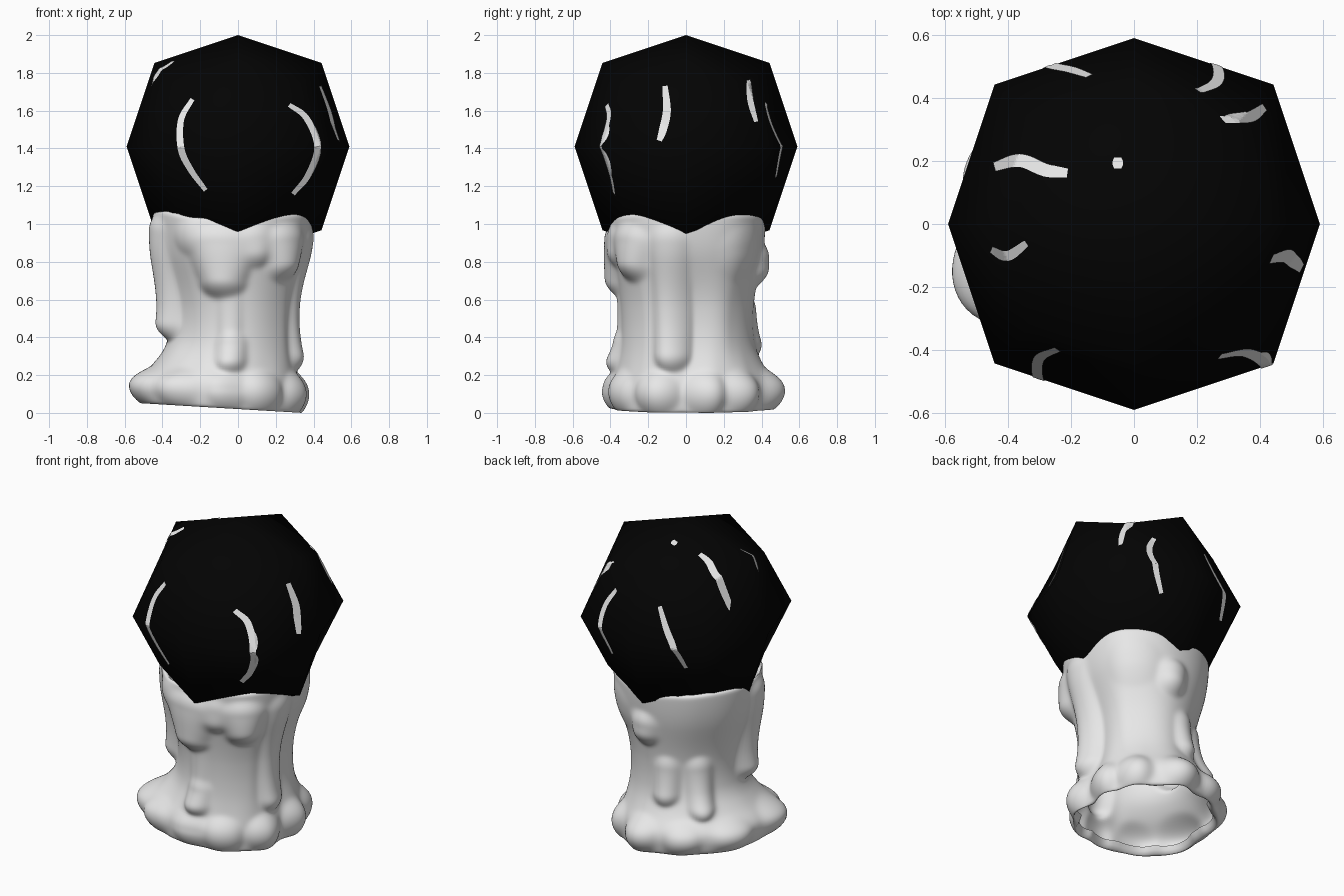
import bpy, bmesh, math
from mathutils import Vector
from mathutils.bvhtree import BVHTree

if "Cube" in bpy.data.objects:
    bpy.data.objects.remove(bpy.data.objects["Cube"])


def material(name, rgb):
    mat = bpy.data.materials.new(name)
    mat.use_nodes = True
    mat.diffuse_color = (*rgb, 1)
    bsdf = next(n for n in mat.node_tree.nodes if n.type == 'BSDF_PRINCIPLED')
    bsdf.inputs["Base Color"].default_value = (*rgb, 1)
    return mat


def make_object(name, bm, mat, smooth):
    mesh = bpy.data.meshes.new(name)
    bm.to_mesh(mesh)
    mesh.materials.append(mat)
    for poly in mesh.polygons:
        poly.use_smooth = smooth
    obj = bpy.data.objects.new(name, mesh)
    bpy.context.collection.objects.link(obj)
    return obj


wax = material("pale wax", (0.8, 0.8, 0.8))
black = material("black", (0.001, 0.001, 0.001))

# Rounded low-poly globe: a cube split once, with its edges and corners drawn in
globe = bmesh.new()
bmesh.ops.create_cube(globe, size=2)
bmesh.ops.subdivide_edges(globe, edges=globe.edges[:], cuts=1, use_grid_fill=True)
for v in globe.verts:
    pull = {1: 1, 2: 0.75, 3: 0.556}[sum(abs(c) > 0.5 for c in v.co)]
    v.co = v.co * pull * 0.59 + Vector((0, 0, 1.41))
bmesh.ops.recalc_face_normals(globe, faces=globe.faces[:])
make_object("globe", globe, black, True)
globe_tree = BVHTree.FromBMesh(globe)


# Light streaks: thin ribbons laid on the globe
def smooth_path(points, steps=14):
    pts = [Vector(p) for p in points]
    pts = [2 * pts[0] - pts[1]] + pts + [2 * pts[-1] - pts[-2]]
    path = []
    for a, b, c, d in zip(pts, pts[1:], pts[2:], pts[3:]):
        for i in range(steps):
            t = i / steps
            path.append(0.5 * (2 * b + (c - a) * t + (2 * a - 5 * b + 4 * c - d) * t * t
                               + (3 * b - a - 3 * c + d) * t ** 3))
    return path + [pts[-2]]


SIDES = {
    "front": (lambda u, v: Vector((u, -2, v)), Vector((0, 1, 0))),
    "back": (lambda u, v: Vector((u, 2, v)), Vector((0, -1, 0))),
    "left": (lambda u, v: Vector((2, u, v)), Vector((-1, 0, 0))),
    "top": (lambda u, v: Vector((u, v, 4)), Vector((0, 0, -1))),
}


def streak(name, side, points, width=0.036):
    place, aim = SIDES[side]
    path = smooth_path(points)
    bm = bmesh.new()
    rows = []
    for i, p in enumerate(path):
        along = (path[min(i + 1, len(path) - 1)] - path[max(i - 1, 0)]).normalized()
        across = Vector((-along.y, along.x))
        half = width / 2 * (0.65 + 0.35 * math.sin(math.pi * i / (len(path) - 1)))
        row = []
        for k in range(-3, 4):
            q = p + across * half * k / 3
            hit, normal, _, _ = globe_tree.ray_cast(place(q.x, q.y), aim)
            if hit:
                row.append(bm.verts.new(hit + normal * 0.004))
        if len(row) == 7:
            rows.append(row)
    for a, b in zip(rows, rows[1:]):
        for k in range(6):
            bm.faces.new((a[k], a[k + 1], b[k + 1], b[k]))
    bmesh.ops.recalc_face_normals(bm, faces=bm.faces[:])
    if sum(f.normal.dot(aim) for f in bm.faces) > 0:
        bmesh.ops.reverse_faces(bm, faces=bm.faces[:])
    make_object(name, bm, wax, False)


streak("front_streak_right", "front", [(-.24, 1.66), (-.3, 1.55), (-.3, 1.4), (-.25, 1.29), (-.17, 1.18)])
streak("front_streak_left", "front", [(.27, 1.63), (.36, 1.56), (.42, 1.41), (.37, 1.26), (.29, 1.16)])
streak("left_streak", "left", [(-.11, 1.73), (-.1, 1.6), (-.12, 1.5), (-.14, 1.44)], 0.044)
streak("left_rear_streak", "left", [(.33, 1.76), (.34, 1.65), (.37, 1.54)], 0.032)
streak("back_streak_right", "back", [(-.14, 1.64), (-.2, 1.52), (-.27, 1.4), (-.3, 1.27)])
streak("back_streak_left", "back", [(.2, 1.64), (.26, 1.53), (.26, 1.41), (.19, 1.25)])
streak("top_streak", "top", [(-.44, .18), (-.36, .2), (-.28, .17), (-.21, .16)], 0.044)
streak("right_streak", "top", [(-.45, -.08), (-.4, -.1), (-.34, -.06)], 0.032)
streak("top_dot", "top", [(-.05, .175), (-.05, .21)], 0.034)


# Melted wax body: radius around the axis, blended between foot, waist and rim
def ring(values, angle):
    """Smooth periodic interpolation of evenly spaced values."""
    n = len(values)
    f = angle / math.tau * n
    i, t = int(f) % n, f % 1
    t = t * t * (3 - 2 * t)
    return values[i] * (1 - t) + values[(i + 1) % n] * t


FOOT = [.32, .37, .42, .47, .48, .52, .54, .56, .47, .39, .37, .35]
WAIST = [.255, .32, .35, .34, .355, .34, .34, .325]
RIM = [.395, .43, .425, .44, .455, .45, .405, .42]
RIM_HEIGHT = [1.02, 1.05, 1.05, 1.02, 1.04, 1.05, 1.05, 1.065, 1.03, 1.02, 1.045, 1.055]

# Height, share of foot, share of rim (the rest is waist)
PROFILE = [(0, .86, 0), (.03, .95, 0), (.1, 1, 0), (.17, .94, 0), (.25, .5, 0), (.36, .12, 0),
           (.5, 0, .02), (.65, 0, .2), (.8, 0, .65), (.92, 0, .95), (1.1, 0, 1)]

# Drips and bulges: angle in degrees, lower z, upper z, half width, depth, widening towards the top
DRIPS = [
    (-14, .22, 1.0, .1, .08, .1), (-50, .7, 1.0, .09, .08, .9), (-103, .61, 1.0, .095, .09, 1.6),
    (-76, .77, 1.0, .08, .05, .6), (-124, .83, 1.03, .1, .04, .5),
    (-96, .2, .46, .085, .085, 0), (-97, .35, .8, .07, .03, 0),
    (195, .39, 1.05, .095, .105, .3), (86, .67, .9, .09, .075, .2),
    (138, .22, .62, .085, .08, 0), (106, .3, .62, .085, .065, 0), (50, .7, 1.0, .13, .02, .5),
    # Puddled lobes round the foot
    (-70, -.01, .23, .13, .075, 0), (-28, -.01, .23, .13, .085, 0), (18, -.01, .23, .12, .075, 0),
    (50, -.01, .23, .12, .075, 0), (88, -.01, .24, .13, .095, 0), (122, -.01, .23, .12, .075, 0),
    (158, -.01, .23, .14, .075, 0), (199, -.01, .25, .16, .09, 0), (229, -.01, .23, .12, .07, 0),
    (262, -.01, .23, .11, .065, 0),
]


def shares(z):
    for (z0, f0, m0), (z1, f1, m1) in zip(PROFILE, PROFILE[1:]):
        if z <= z1:
            break
    t = min(max((z - z0) / (z1 - z0), 0), 1)
    return Vector((f0 + (f1 - f0) * t, m0 + (m1 - m0) * t))


def radius(angle, z):
    # Averaging over a short height rounds off the profile
    reach = .015 + .1 * z
    foot, rim = sum((shares(z + reach * k / 3) for k in range(-3, 4)), Vector((0, 0))) / 7
    r = ring(FOOT, angle) * foot + ring(RIM, angle) * rim + ring(WAIST, angle) * (1 - foot - rim)
    total = 0
    for deg, low, high, width, depth, widen in DRIPS:
        turn = (angle - math.radians(deg) + math.pi) % math.tau - math.pi
        end = min(width, (high - low) / 2)
        nearest = min(max(z, low + end), high - end)
        climb = (nearest - low) / (high - low)
        q = (turn * r / (width * (1 + widen * climb))) ** 2 + ((z - nearest) / end) ** 2
        if q < 1:
            total += (depth * (1 - .75 * climb) * (1 - q)) ** 3
    return r + total ** (1 / 3)


SEGMENTS, ROWS = 160, 84
body = bmesh.new()


def wax_ring(shape):
    return [body.verts.new(shape(i / SEGMENTS * math.tau)) for i in range(SEGMENTS)]


def at(angle, r, z):
    x, y = r * math.cos(angle), r * math.sin(angle)
    return x, y, z + max(0.03 - 0.06 * x, 0) * max(1 - z / .4, 0)


def wall(angle, share):
    z = share * ring(RIM_HEIGHT, angle)
    return at(angle, radius(angle, z), z)


# Curled-under lip, outer wall, rolled rim and the hidden pool below the globe
rings = [wax_ring(lambda a, s=s, z=z: at(a, radius(a, .06) * s, z)) for s, z in ((.86, .06), (.87, .025), (.91, .004))]
rings += [wax_ring(lambda a: wall(a, j / ROWS)) for j in range(ROWS + 1)]
for inset, drop in ((.015, -.012), (.035, -.008), (.05, .03), (.08, .16), (.2, .25), (.36, .27)):
    rings.append(wax_ring(lambda a: at(a, radius(a, 1) - inset, ring(RIM_HEIGHT, a) - drop)))
for a, b in zip(rings, rings[1:]):
    for i in range(SEGMENTS):
        k = (i + 1) % SEGMENTS
        body.faces.new((a[i], a[k], b[k], b[i]))
body.faces.new(rings[-1])
for _ in range(4):
    bmesh.ops.smooth_vert(body, verts=[v for r in rings[1:] for v in r], factor=.5,
                          use_axis_x=True, use_axis_y=True, use_axis_z=True)
lowest = min(v.co.z for v in body.verts)
for v in body.verts:
    v.co.z -= lowest * max(1 - v.co.z, 0)
make_object("melted_wax_body", body, wax, True)
